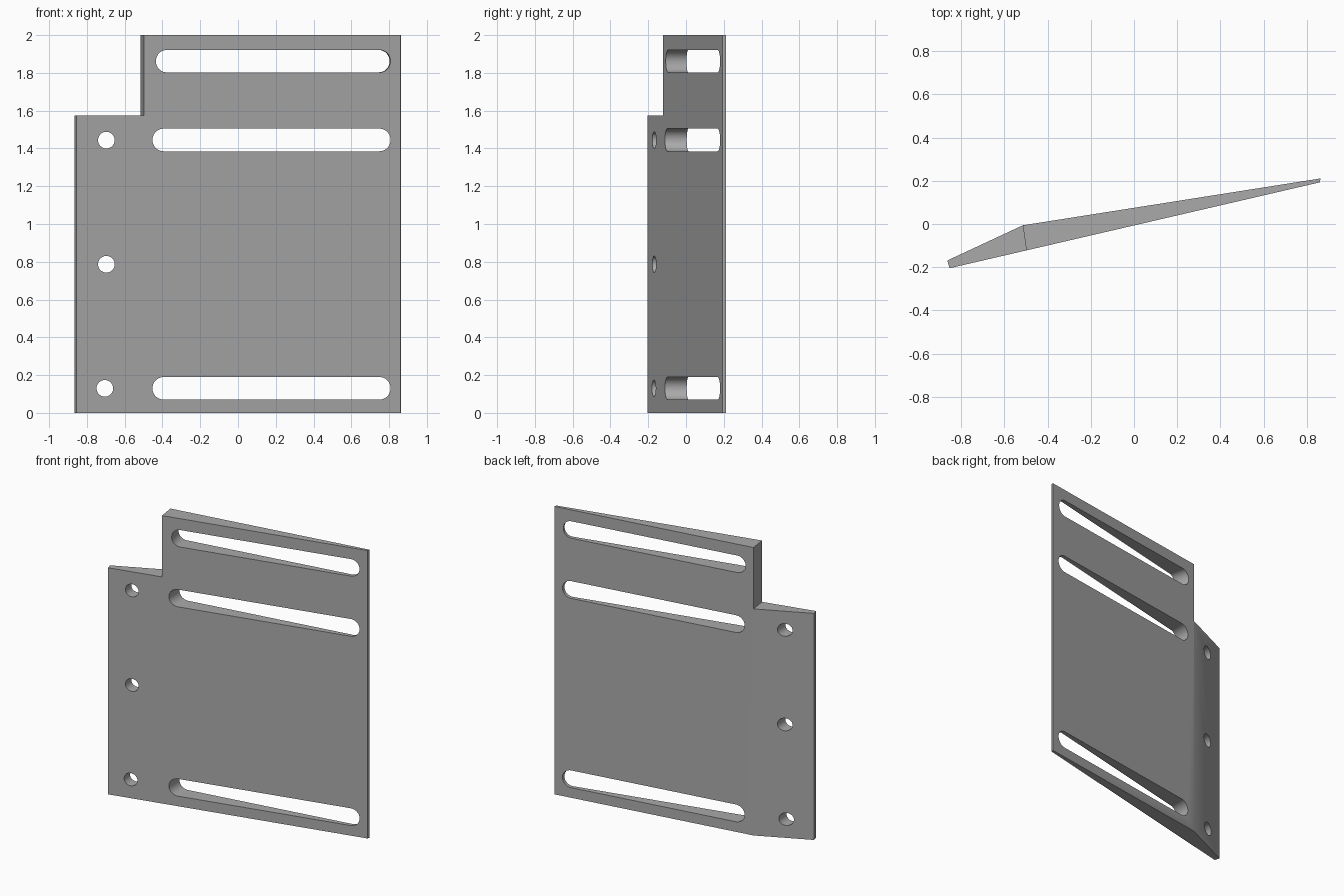
import bpy, bmesh, math
from mathutils import Matrix

if "Cube" in bpy.data.objects:
    bpy.data.objects.remove(bpy.data.objects["Cube"], do_unlink=True)

grey = bpy.data.materials.new("plain grey")
grey.use_nodes = True
colour = (0.40, 0.40, 0.40, 1)
grey.diffuse_color = colour
grey.node_tree.nodes["Principled BSDF"].inputs["Base Color"].default_value = colour


def prism(name, outline, sweep):
    """Solid made by sweeping a flat outline along a vector."""
    bm = bmesh.new()
    face = bm.faces.new([bm.verts.new(p) for p in outline])
    swept = bmesh.ops.extrude_face_region(bm, geom=[face])["geom"]
    bmesh.ops.translate(bm, vec=sweep,
                        verts=[v for v in swept if isinstance(v, bmesh.types.BMVert)])
    bmesh.ops.recalc_face_normals(bm, faces=bm.faces)
    mesh = bpy.data.meshes.new(name)
    bm.to_mesh(mesh)
    bm.free()
    mesh.materials.append(grey)
    obj = bpy.data.objects.new(name, mesh)
    bpy.context.collection.objects.link(obj)
    return obj


def slot_cutter(name, left, right, z, radius, turn=0.0, steps=20):
    """Round-ended cutter through the plate; equal ends give a round hole."""
    ends = [(right, -math.pi / 2), (left, math.pi / 2)]
    outline = []
    for centre, start in ends:
        for i in range(steps + (centre == right and left != right) + (left != right and centre == left)):
            a = start + math.pi * i / steps
            outline.append((centre + radius * math.cos(a), -0.6, z + radius * math.sin(a)))
    obj = prism(name, outline, (0, 1.2, 0))
    if turn:
        # Shear so the bore leans while the opening keeps its size
        lean = Matrix.Identity(4)
        lean[0][1] = -math.tan(turn)
        obj.data.transform(lean)
    return obj


# Tapered plate: wide face, thin edges, ridge along the back
profile = [(-0.855, -0.205), (0.861, 0.193), (0.864, 0.211), (-0.515, -0.006), (-0.865, -0.169)]
plate = prism("slotted_plate", [(x, y, 0) for x, y in profile], (0, 0, 2))

# Step in the upper corner of the narrow wing
step = [(-0.483, -0.234), (-0.53, 0.101), (-1.2, 0.1), (-1.2, -0.234)]
cutters = [prism("corner_cutter", [(x, y, 1.574) for x, y in step], (0, 0, 1))]

# Long slots, the top one leaning square to the front face
for z in (0.13, 1.445):
    cutters.append(slot_cutter("slot_cutter", -0.393, 0.748, z, 0.06))
lean_angle = math.radians(13)
cutters.append(slot_cutter("top_slot_cutter", -0.401, 0.79, 1.862, 0.059, lean_angle))
# Keep the leaning slot level with the others along the plate
top = cutters[-1].data
for v in top.vertices:
    base = v.co.x + math.tan(lean_angle) * v.co.y
    if base < 0.2:
        v.co.x = base - math.tan(lean_angle) * (v.co.y + 0.106) + 0.025
    else:
        v.co.x = base - 0.042 - math.tan(lean_angle) * (v.co.y - 0.182)

# Bolt holes in the wing
for x, z in ((-0.697, 1.444), (-0.697, 0.787), (-0.705, 0.13)):
    cutters.append(slot_cutter("hole_cutter", x, x, z, 0.044))

for cutter in cutters:
    mod = plate.modifiers.new("cut", "BOOLEAN")
    mod.operation = "DIFFERENCE"
    mod.solver = "EXACT"
    mod.object = cutter

# Bake the cuts and drop the cutters
bpy.context.view_layer.update()
graph = bpy.context.evaluated_depsgraph_get()
plate_mesh = bpy.data.meshes.new_from_object(plate.evaluated_get(graph))
plate.modifiers.clear()
plate.data = plate_mesh
for cutter in cutters:
    bpy.data.objects.remove(cutter, do_unlink=True)

# Smooth bores, crisp edges
bpy.ops.object.select_all(action="DESELECT")
plate.select_set(True)
bpy.context.view_layer.objects.active = plate
bpy.ops.object.shade_smooth_by_angle(angle=math.radians(20))
